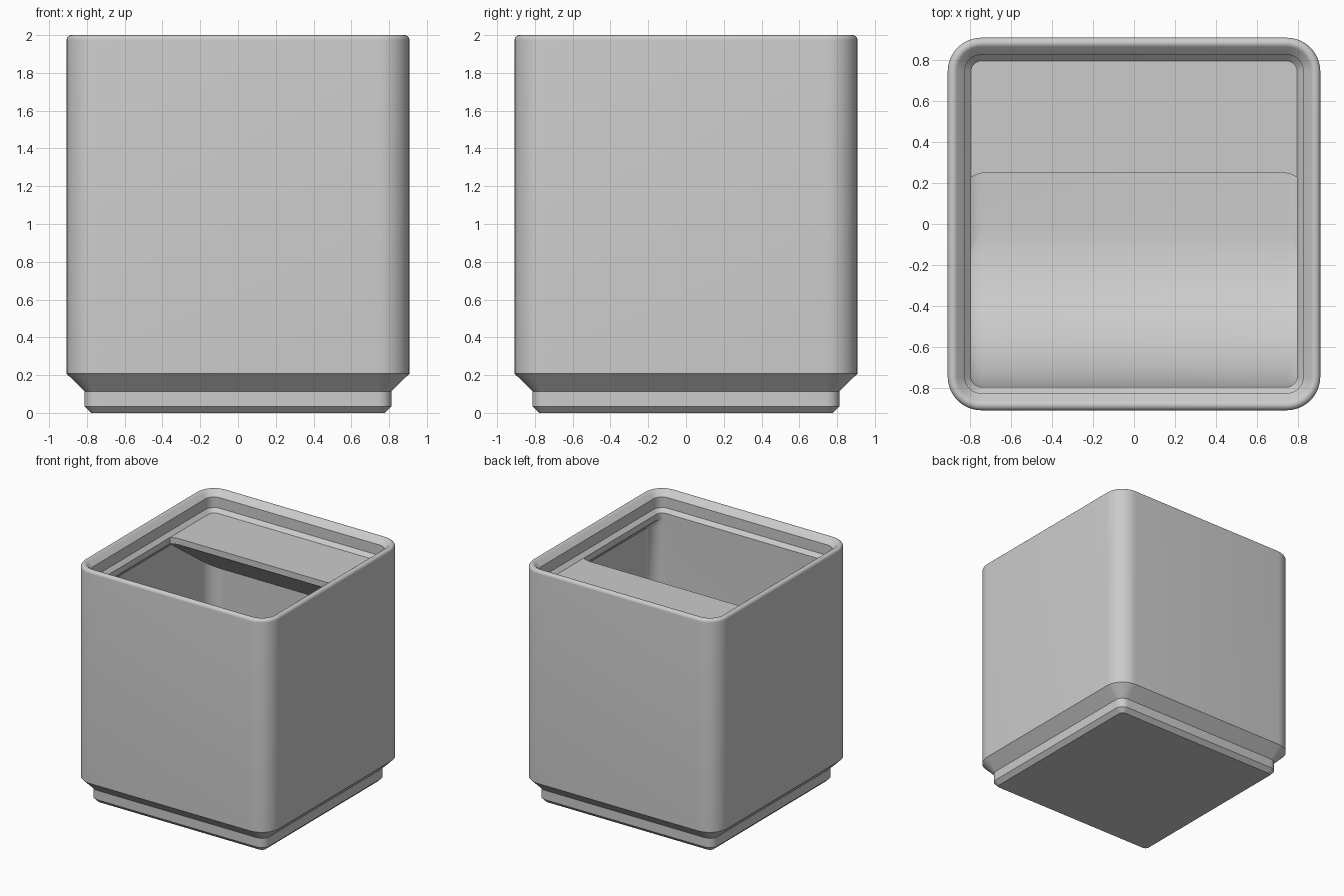
import bpy, bmesh
from math import sin, cos, tan, pi, radians

cube = bpy.data.objects.get("Cube")
if cube:
    bpy.data.objects.remove(cube, do_unlink=True)

grey = bpy.data.materials.new("light grey")
grey.use_nodes = True
grey.diffuse_color = (0.6, 0.6, 0.6, 1)
grey.node_tree.nodes["Principled BSDF"].inputs["Base Color"].default_value = (0.6, 0.6, 0.6, 1)

SEG = 10                      # segments per rounded corner
HALF, CORNER = 0.9075, 0.164  # outer half width and corner radius
LIP, WALL = 0.794, 0.865      # inner half widths at the lip and the wall
FLOOR, SHELF_Z = 0.306, 1.834
FILLET, SCOOP = 0.122, 0.766


def arc(cx, cy, r, start, end, n=SEG):
    angles = [radians(start + (end - start) * i / n) for i in range(n + 1)]
    return [(cx + r * cos(a), cy + r * sin(a)) for a in angles]


def rounded(hx, y0, y1, r):
    """Rounded rectangle, anticlockwise from its back left corner."""
    corners = ((hx - r, y1 - r), (r - hx, y1 - r), (r - hx, y0 + r), (hx - r, y0 + r))
    return [p for i, (x, y) in enumerate(corners)
            for p in arc(x, y, r, 90 * i, 90 * i + 90)]


def finish(bm, name):
    bmesh.ops.recalc_face_normals(bm, faces=bm.faces)
    mesh = bpy.data.meshes.new(name)
    bm.to_mesh(mesh)
    bm.free()
    mesh.materials.append(grey)
    obj = bpy.data.objects.new(name, mesh)
    bpy.context.collection.objects.link(obj)
    bpy.ops.object.select_all(action='DESELECT')
    obj.select_set(True)
    bpy.context.view_layer.objects.active = obj
    bpy.ops.object.shade_smooth_by_angle(angle=radians(28))
    return obj


# Bin: stepped foot, outer wall, rounded rim and stacking lip
profile = [(0.778, 0), (0.813, 0.035), (0.813, 0.114), (HALF, 0.208)]
profile += arc(HALF - 0.026, 1.974, 0.026, 0, 135, 8)
profile += [(0.8245, 1.954), (0.8245, 1.865), (LIP, SHELF_Z), (LIP, 1.782)]
rings = [(rounded(h, -h, h, CORNER - HALF + h), z) for h, z in profile]

# Cavity: side walls, scooped front and filleted floor
rings.append((rounded(WALL, -LIP, WALL, FILLET), 1.71))
STEPS = 24
for i in range(STEPS + 1):
    a = pi / 2 * (1 - i / STEPS)
    z = FLOOR + SCOOP * (1 - cos(a))
    front = -LIP + SCOOP * (1 - sin(a))
    rise = max(0, FLOOR + FILLET - z)
    inset = FILLET - (FILLET ** 2 - rise ** 2) ** 0.5
    h = WALL - inset
    rings.append((rounded(h, front, h, max(0.01, FILLET - inset)), z))

bm = bmesh.new()
loops = [[bm.verts.new((x, y, z)) for x, y in ring] for ring, z in rings]
for low, high in zip(loops, loops[1:]):
    for i in range(len(low)):
        j = (i + 1) % len(low)
        bm.faces.new((low[i], low[j], high[j], high[i]))
bm.faces.new(loops[0])
bm.faces.new(loops[-1])
finish(bm, "bin_body")

# Label shelf: flat top, short front edge, sloping underside
EDGE, IN, R = 0.25, 0.88, 0.15
back = rounded(IN, -IN, IN, 0.14)[:2 * (SEG + 1)]
right_notch = arc(WALL - R, EDGE - R, R, 90, 0)
left_notch = [(-x, y) for x, y in reversed(right_notch)]
outline = (back + [(-IN, EDGE), (-IN, EDGE - R)] + left_notch
           + right_notch + [(IN, EDGE - R), (IN, EDGE)])
bm = bmesh.new()
top = [bm.verts.new((x, y, SHELF_Z)) for x, y in outline]
under = [bm.verts.new((x, y, 1.782 - max(0, y - EDGE) * tan(radians(36))))
         for x, y in outline]
bm.faces.new(top)
n = len(outline)
for i in range(n):
    j = (i + 1) % n
    bm.faces.new((top[i], under[i], under[j], top[j]))
# The underside is the slope plus a flat piece in each notch corner
b = len(back)
left_end = b + 2 + SEG
bm.faces.new(under[:b + 1] + under[left_end:left_end + 2] + under[-1:])
bm.faces.new(under[b:left_end + 1])
bm.faces.new(under[left_end + 1:])
finish(bm, "label_shelf")
